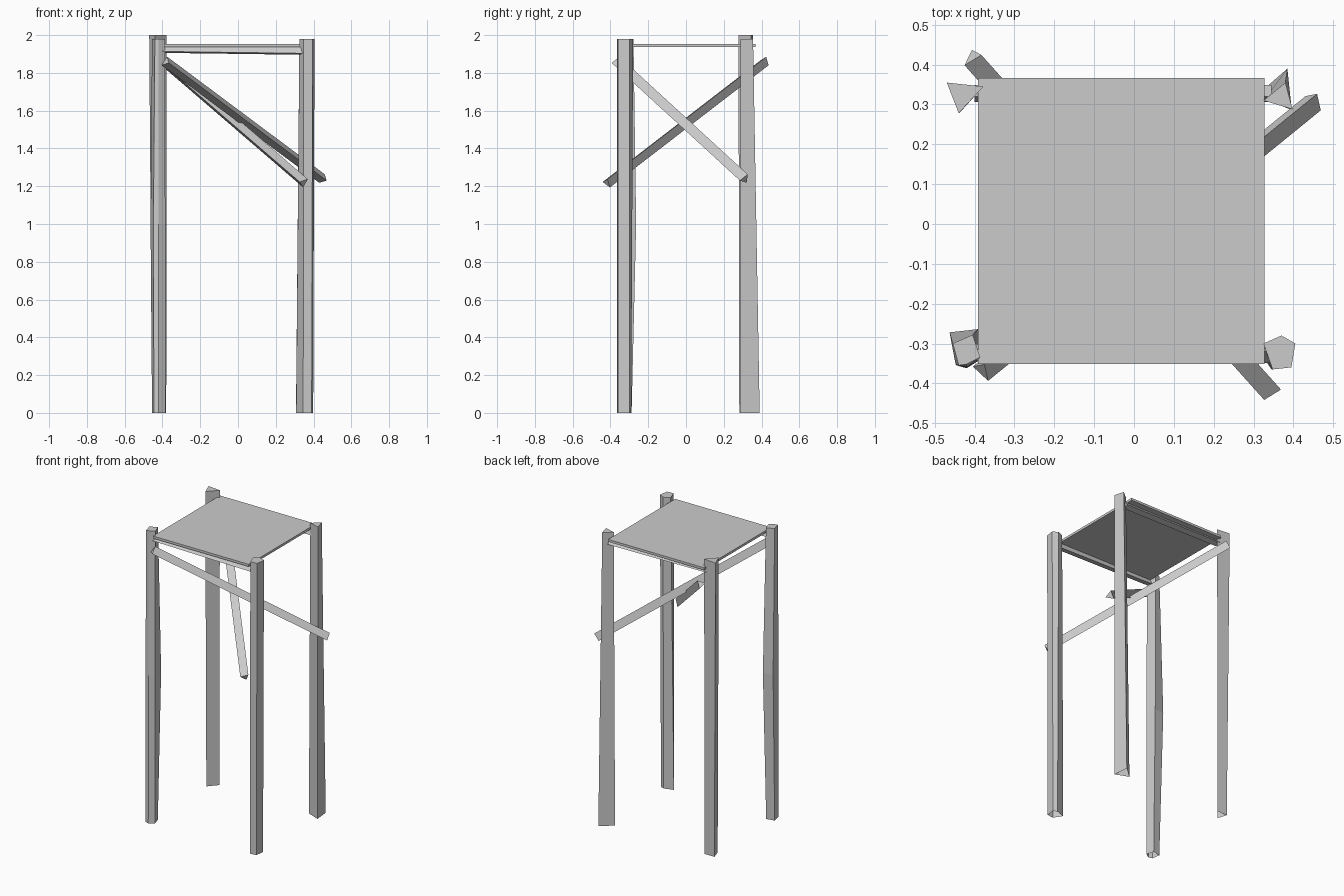
import bpy, math
from mathutils import Vector

if "Cube" in bpy.data.objects:
    bpy.data.objects.remove(bpy.data.objects["Cube"])


def loft(name, rings, cap_start=True):
    """Flat-sided skin through rings with equal point counts."""
    n = len(rings[0])
    verts = [p for r in rings for p in r]
    faces = []
    for k in range(len(rings) - 1):
        for i in range(n):
            j = (i + 1) % n
            faces.append((k*n + i, k*n + j, (k+1)*n + j, (k+1)*n + i))
    if cap_start:
        faces.append(tuple(reversed(range(n))))
    last = (len(rings) - 1) * n
    faces.append(tuple(range(last, last + n)))
    me = bpy.data.meshes.new(name)
    me.from_pydata(verts, [], faces)
    ob = bpy.data.objects.new(name, me)
    bpy.context.collection.objects.link(ob)
    return ob


def leg(name, *sections):
    """Rough-hewn post: each section is (height, counter-clockwise outline)."""
    loft(name, [[(x, y, z) for x, y in pts] for z, pts in sections], cap_start=False)


def pole(name, a, b, radius, angle):
    """Three-sided pole between two points."""
    a, b = Vector(a), Vector(b)
    d = (b - a).normalized()
    side = d.cross(Vector((0, 0, 1))).normalized()
    up = side.cross(d)
    offs = []
    for i in range(3):
        t = math.radians(angle - 120 * i)
        offs.append(radius * (math.cos(t) * side + math.sin(t) * up))
    offs.reverse()
    loft(name, [[a + o for o in offs], [b + o for o in offs]])


# Four uneven posts
leg("back_left_leg",
    (0.0, [(-0.455, 0.345), (-0.435, 0.282), (-0.38, 0.345)]),
    (2.0, [(-0.47, 0.355), (-0.44, 0.278), (-0.378, 0.345)]))
leg("back_right_leg",
    (0.0, [(0.307, 0.322), (0.396, 0.286), (0.385, 0.39)]),
    (1.98, [(0.325, 0.31), (0.398, 0.288), (0.38, 0.355)]))
leg("front_left_leg",
    (0.0, [(-0.455, -0.30), (-0.445, -0.355), (-0.42, -0.362), (-0.385, -0.34), (-0.40, -0.288)]),
    (1.0, [(-0.463, -0.272), (-0.448, -0.352), (-0.42, -0.36), (-0.385, -0.34), (-0.392, -0.264)]),
    (1.98, [(-0.455, -0.30), (-0.44, -0.355), (-0.42, -0.352), (-0.386, -0.335), (-0.405, -0.278)]))
leg("front_right_leg",
    (0.0, [(0.308, -0.31), (0.345, -0.365), (0.39, -0.36), (0.398, -0.30), (0.37, -0.29)]),
    (1.98, [(0.325, -0.30), (0.348, -0.365), (0.395, -0.36), (0.405, -0.30), (0.37, -0.28)]))

# Thin square platform
x0, x1, y0, y1 = -0.392, 0.327, -0.352, 0.367
square = [(x0, y0), (x1, y0), (x1, y1), (x0, y1)]
loft("platform", [[(x, y, z) for x, y in square] for z in (1.936, 1.952)])

# Support beams under the front and back platform edges
pole("front_beam", (-0.40, -0.32, 1.922), (0.345, -0.325, 1.912), 0.025, 100)
pole("back_beam", (-0.40, 0.325, 1.922), (0.345, 0.325, 1.915), 0.025, 80)

# Crossed diagonal braces
pole("brace_a", (-0.405, 0.42, 1.865), (0.347, -0.42, 1.218), 0.03, 130)
pole("brace_b", (-0.382, -0.368, 1.86), (0.453, 0.311, 1.237), 0.031, 105)
